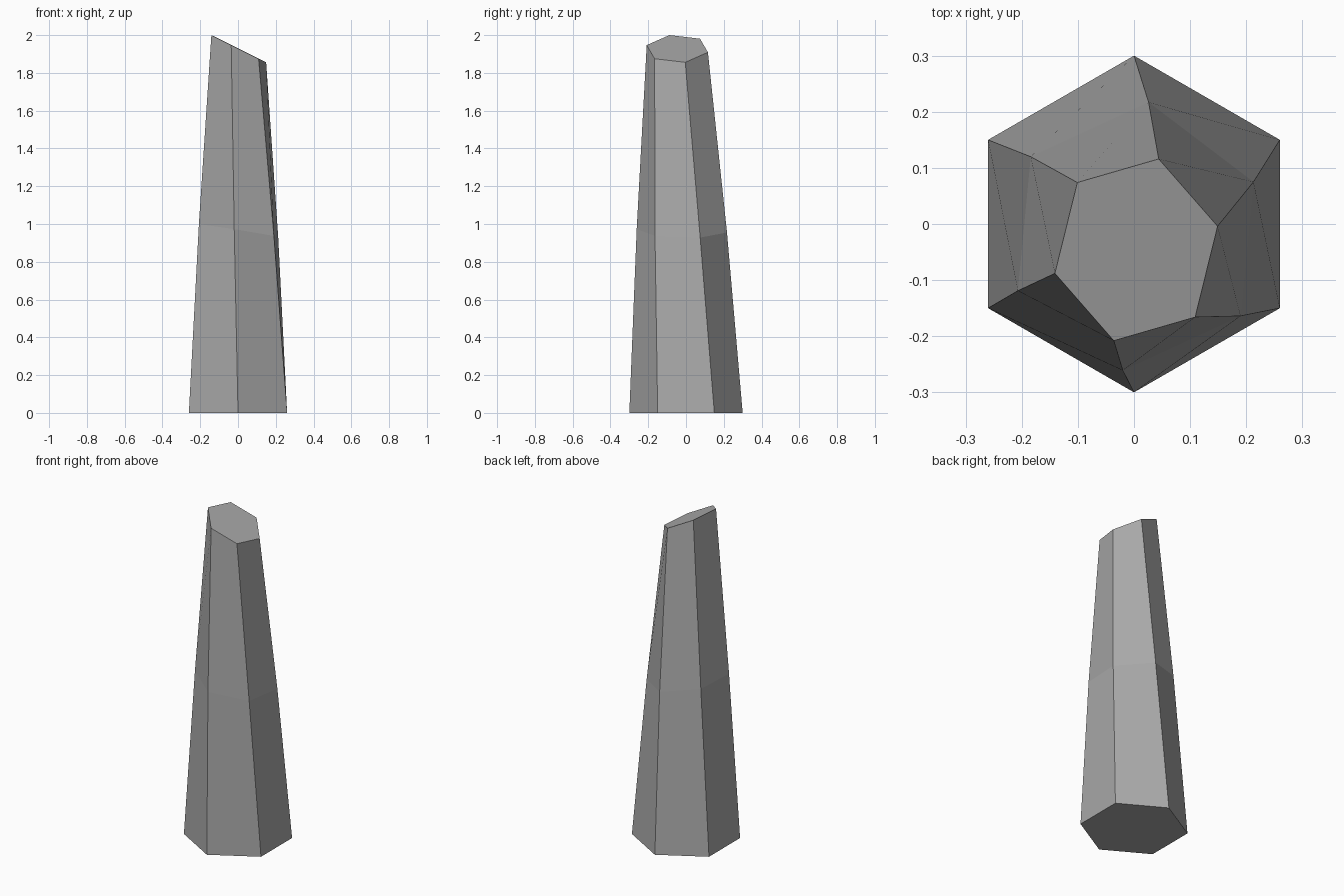
import bpy
import bmesh
from mathutils import Vector

cube = bpy.data.objects.get("Cube")
if cube:
    bpy.data.objects.remove(cube, do_unlink=True)


def make_material(name, color):
    mat = bpy.data.materials.new(name)
    mat.use_nodes = True
    mat.diffuse_color = color
    mat.node_tree.nodes["Principled BSDF"].inputs["Base Color"].default_value = color
    return mat


def hexagon_ring(bm, center, a, b):
    """Six corners of a skewed hexagon spanned by two corner directions."""
    c, a, b = Vector(center), Vector(a), Vector(b)
    return [bm.verts.new(c + d) for d in (a, a + b, b, -a, -a - b, -b)]


# Stone pillar: base, waist and slanted top hexagons, twisting and leaning
bm = bmesh.new()
rings = [
    hexagon_ring(bm, (0, 0, 0), (0.26, 0.15, 0), (-0.26, 0.15, 0)),
    hexagon_ring(bm, (0.003, -0.022, 0.964), (0.21, 0.097, -0.036), (-0.187, 0.142, 0.027)),
    hexagon_ring(bm, (0.004, -0.046, 1.928), (0.145, 0.042, -0.072), (-0.105, 0.12, 0.053)),
]

# Side walls
for low, high in zip(rings, rings[1:]):
    for i in range(6):
        j = (i + 1) % 6
        bm.faces.new((low[i], low[j], high[j], high[i]))

# Bottom and slanted top caps
bm.faces.new(rings[0][::-1])
bm.faces.new(rings[-1])
bmesh.ops.recalc_face_normals(bm, faces=bm.faces[:])

mesh = bpy.data.meshes.new("stone_pillar")
bm.to_mesh(mesh)
bm.free()
mesh.materials.append(make_material("stone_grey", (0.4, 0.4, 0.4, 1)))
pillar = bpy.data.objects.new("stone_pillar", mesh)
bpy.context.scene.collection.objects.link(pillar)
